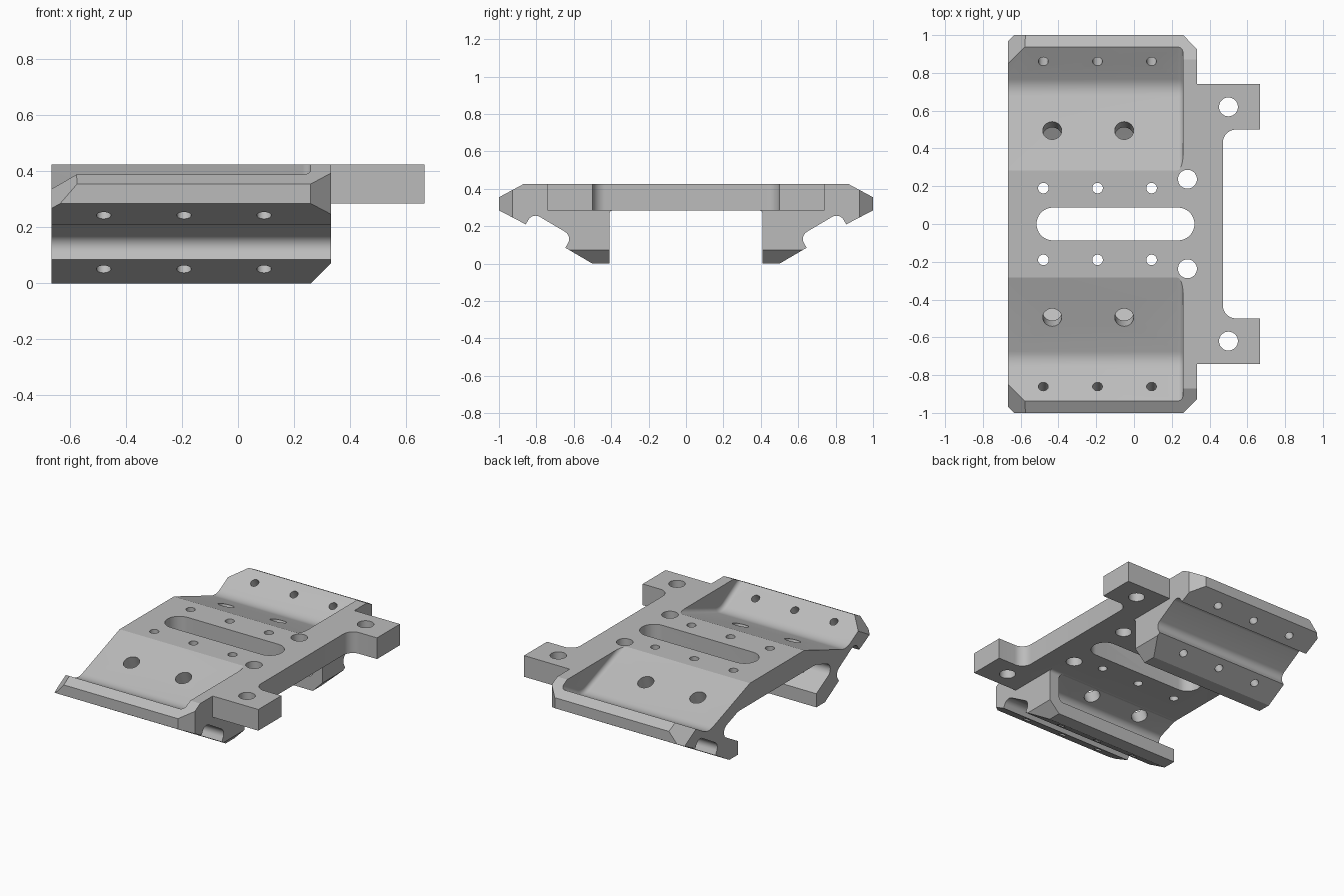
import bpy, bmesh, math
from mathutils import Vector, Matrix

if "Cube" in bpy.data.objects:
    bpy.data.objects.remove(bpy.data.objects["Cube"], do_unlink=True)

END_X, WALL_X, TOP = 0.333, 0.26, 0.425
BACK_X = -0.667

grey = bpy.data.materials.new("machined grey")
grey.use_nodes = True
grey.diffuse_color = (0.5, 0.5, 0.5, 1)
grey.node_tree.nodes["Principled BSDF"].inputs["Base Color"].default_value = (0.5, 0.5, 0.5, 1)


def rounded(points):
    """Replace every (a, b, radius) corner by an arc."""
    out = []
    for i, p in enumerate(points):
        corner = Vector(p[:2])
        if len(p) == 2:
            out.append(corner)
            continue
        u = (Vector(points[i - 1][:2]) - corner).normalized()
        v = (Vector(points[(i + 1) % len(points)][:2]) - corner).normalized()
        half = u.angle(v) / 2
        turn = math.pi - 2 * half
        centre = corner + (u + v).normalized() * p[2] / math.sin(half)
        start = corner + u * p[2] / math.tan(half) - centre
        sign = 1 if start.cross(corner - centre) > 0 else -1
        steps = math.ceil(turn / math.radians(10))
        for k in range(steps + 1):
            out.append(centre + Matrix.Rotation(sign * turn * k / steps, 2) @ start)
    return out


def mirrored(points):
    """Close a half outline with its reflection in the first axis."""
    return points + [(-p[0],) + tuple(p[1:]) for p in reversed(points)]


def prism(bm, outline, place, offset):
    face = bm.faces.new([bm.verts.new(place(p)) for p in outline])
    moved = bmesh.ops.extrude_face_region(bm, geom=[face])["geom"]
    bmesh.ops.translate(bm, verts=[g for g in moved if isinstance(g, bmesh.types.BMVert)], vec=offset)
    bmesh.ops.recalc_face_normals(bm, faces=bm.faces)


def make(name, bm):
    bmesh.ops.recalc_face_normals(bm, faces=bm.faces)
    mesh = bpy.data.meshes.new(name)
    bm.to_mesh(mesh)
    bm.free()
    mesh.materials.append(grey)
    obj = bpy.data.objects.new(name, mesh)
    bpy.context.collection.objects.link(obj)
    return obj


def combine(target, tool, operation):
    mod = target.modifiers.new(operation, "BOOLEAN")
    mod.operation, mod.object, mod.solver = operation, tool, "EXACT"
    bpy.context.view_layer.objects.active = target
    bpy.ops.object.modifier_apply(modifier=mod.name)
    bpy.data.objects.remove(tool, do_unlink=True)


# Body: cross-section with dovetail legs and a channel in each outer slope
half = [(0.87, TOP), (1, 0.355), (1, 0.285), (0.857, 0.21), (0.82, 0.273, 0.045),
        (0.609, 0.148, 0.045), (0.645, 0.085), (0.5, 0), (0.41, 0), (0.41, 0.285, 0.02)]
bm = bmesh.new()
prism(bm, rounded(mirrored(half)), lambda p: (BACK_X, p[0], p[1]), (END_X - BACK_X, 0, 0))

# Corner chamfers at both ends and under the legs
cuts = [((WALL_X, 0, 0), (1, 0, -1))]
for s in (1, -1):
    cuts.append(((WALL_X, s, 0), (1, s, 0)))
    cuts.append(((-0.575, s, 0.355), (-1, s * 0.5, 0.866)))
for co, normal in cuts:
    geom = bm.verts[:] + bm.edges[:] + bm.faces[:]
    bmesh.ops.bisect_plane(bm, geom=geom, plane_co=co, plane_no=Vector(normal).normalized(),
                           clear_outer=True)
    bmesh.ops.edgeloop_fill(bm, edges=[e for e in bm.edges if e.is_boundary])
bracket = make("mounting_bracket", bm)

# End plate with two ears
half = [(0.74, 0.3), (0.74, 0.667), (0.5, 0.667), (0.5, 0.47, 0.07)]
bm = bmesh.new()
prism(bm, rounded(mirrored(half)), lambda p: (p[1], p[0], 0.285), (0, 0, TOP - 0.285))
combine(bracket, make("ear_plate", bm), "UNION")


def pocket(outline, side, radius, keep):
    """Trough open at the back end, rounded where it meets its end wall."""
    bm = bmesh.new()
    prism(bm, rounded(outline), lambda p: (-1, side * p[0], p[1]), (1 + WALL_X, 0, 0))
    rim = [e for e in bm.edges
           if all(abs(v.co.x - WALL_X) < 1e-4 for v in e.verts)
           and keep((e.verts[0].co + e.verts[1].co) / 2)
           and e.calc_length() > 1e-5]
    bmesh.ops.bevel(bm, geom=rim, offset=radius, segments=9, profile=0.5, affect="EDGES")
    combine(bracket, make("pocket_cutter", bm), "DIFFERENCE")


for s in (1, -1):
    # Upper valley between the deck and the outer rail
    pocket([(0.085, 0.498), (0.722, 0.2646, 0.11), (1.04, 0.448), (1.04, 0.6), (0.085, 0.6)],
           s, 0.03, lambda m: m.z < 0.45)
    # Undercut behind each leg
    pocket([(0.35, 0.284), (0.41, 0.284), (0.617, 0.209, 0.045), (0.41, 0.09), (0.35, 0.055)],
           s, 0.03, lambda m: abs(m.y) > 0.36)


# Bolt holes and central slot
holes = bmesh.new()


def hole(centre, axis, radius, length):
    turn = Vector(axis).to_track_quat("Z", "Y").to_matrix().to_4x4()
    bmesh.ops.create_cone(holes, cap_ends=True, segments=36, radius1=radius, radius2=radius,
                          depth=length, matrix=Matrix.Translation(centre) @ turn)


for s in (1, -1):
    for x in (-0.48, -0.193, 0.093):
        hole((x, s * 0.19, 0.35), (0, 0, 1), 0.028, 0.4)
        hole((x, s * 0.89, 0.293), (0, -s * 0.5, 0.866), 0.026, 0.3)
        hole((x, s * 0.587, 0.05), (0, -s * 0.5, 0.866), 0.026, 0.3)
    for x in (-0.433, -0.052):
        hole((x, s * 0.505, 0.376), (0, s * 0.342, 0.94), 0.05, 0.34)
    hole((0.5, s * 0.62, 0.35), (0, 0, 1), 0.05, 0.4)
    hole((0.283, s * 0.237, 0.35), (0, 0, 1), 0.05, 0.4)
slot = [(-0.516, -0.087, 0.0868), (0.32, -0.087, 0.0868), (0.32, 0.087, 0.0868), (-0.516, 0.087, 0.0868)]
prism(holes, rounded(slot), lambda p: (p[0], p[1], 0.2), (0, 0, 0.4))
combine(bracket, make("hole_cutter", holes), "DIFFERENCE")

# Smooth arcs, crisp edges
for obj in bpy.context.selected_objects:
    obj.select_set(False)
bracket.select_set(True)
bpy.context.view_layer.objects.active = bracket
bpy.ops.object.shade_smooth_by_angle(angle=math.radians(15))
